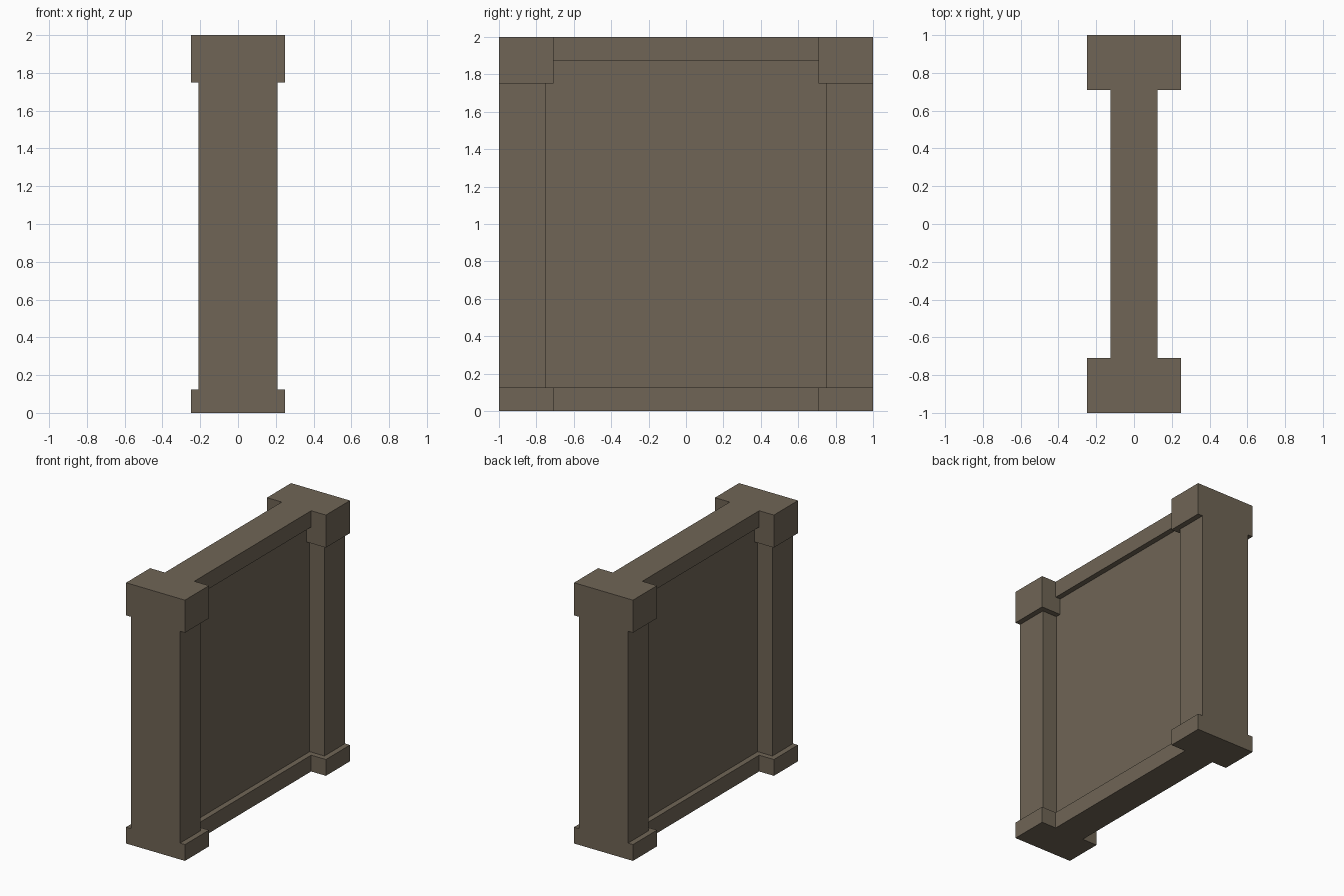
import bpy, bmesh
from mathutils import Vector

if "Cube" in bpy.data.objects:
    bpy.data.objects.remove(bpy.data.objects["Cube"])

stone = bpy.data.materials.new("brown_stone")
stone.diffuse_color = (0.160, 0.130, 0.092, 1)
stone.use_nodes = True
stone.node_tree.nodes["Principled BSDF"].inputs["Base Color"].default_value = stone.diffuse_color


def box(name, x, y0, y1, z0, z1):
    """Box symmetric about x = 0, with half width x."""
    bm = bmesh.new()
    bmesh.ops.create_cube(bm, size=1)
    for v in bm.verts:
        v.co = Vector((v.co.x * 2 * x,
                       y1 if v.co.y > 0 else y0,
                       z1 if v.co.z > 0 else z0))
    me = bpy.data.meshes.new(name)
    bm.to_mesh(me)
    bm.free()
    me.materials.append(stone)
    ob = bpy.data.objects.new(name, me)
    bpy.context.collection.objects.link(ob)
    return ob


BLOCK, SHAFT = 0.7083, 0.75   # inner y of blocks and shafts
BASE, CAP = 0.125, 1.75       # heights of base top and cap underside

# End posts: base, shaft and cap, flush on the outer ends
for side, s in (("front", -1), ("back", 1)):
    for part, x, inner, z0, z1 in (("base", 0.25, BLOCK, 0, BASE),
                                   ("shaft", 0.2083, SHAFT, BASE, CAP),
                                   ("cap", 0.25, BLOCK, CAP, 2)):
        y0, y1 = sorted((s * inner, s * 1.0))
        box(f"{side}_post_{part}", x, y0, y1, z0, z1)

# Rails between the posts and the recessed wall panel
box("bottom_rail", 0.125, -BLOCK, BLOCK, 0, BASE)
box("top_rail", 0.125, -BLOCK, BLOCK, 1.875, 2)
box("wall_panel", 0.0833, -SHAFT, SHAFT, BASE, 1.875)
